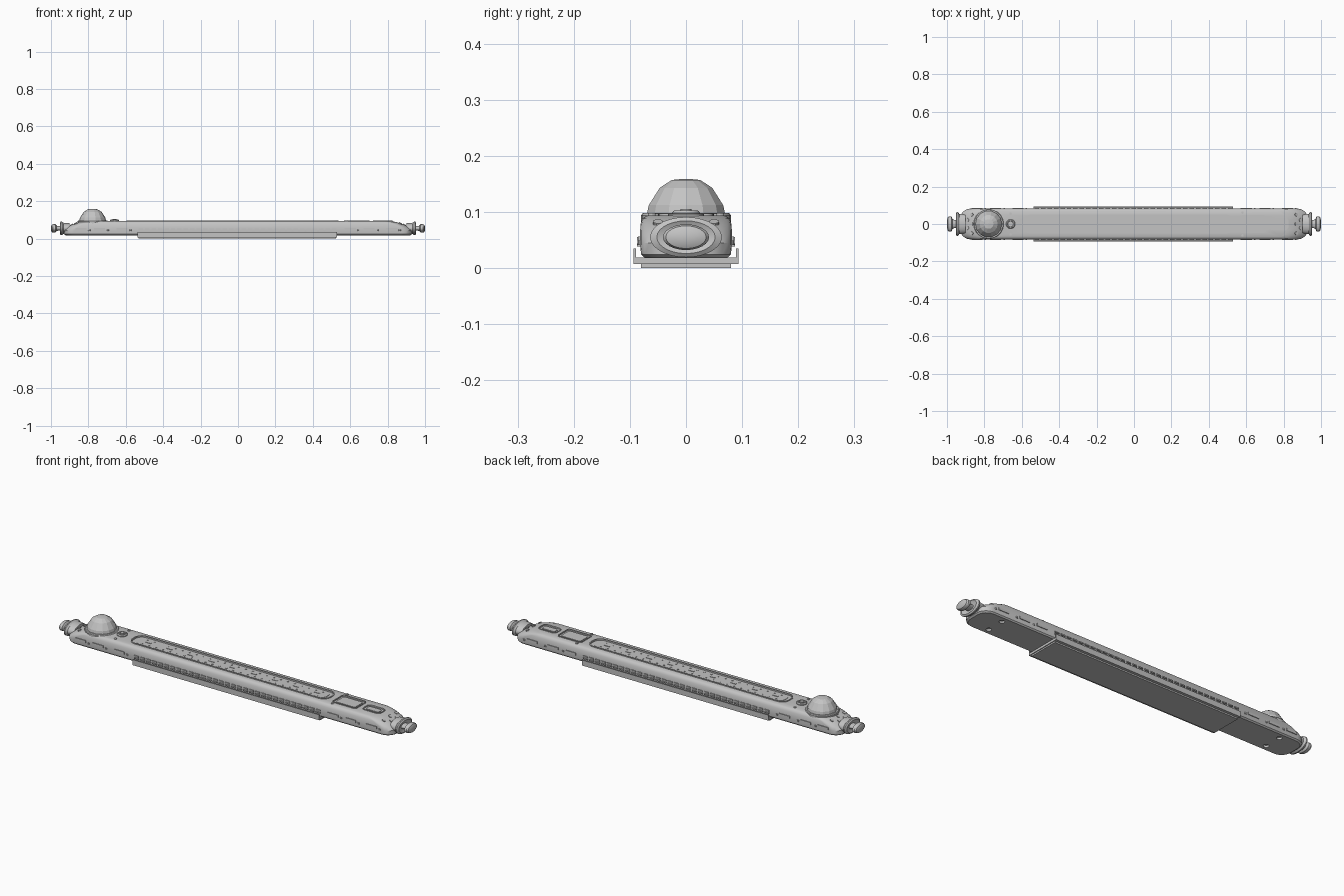
import bpy, bmesh, math
from mathutils import Matrix, Vector

cube = bpy.data.objects.get("Cube")
if cube:
    bpy.data.objects.remove(cube, do_unlink=True)

grey = bpy.data.materials.new("plain grey")
grey.use_nodes = True
grey.diffuse_color = (0.55, 0.55, 0.55, 1)
grey.node_tree.nodes["Principled BSDF"].inputs["Base Color"].default_value = (0.55, 0.55, 0.55, 1)


def finish(name, bm, smooth=True):
    bmesh.ops.recalc_face_normals(bm, faces=bm.faces)
    mesh = bpy.data.meshes.new(name)
    bm.to_mesh(mesh)
    bm.free()
    ob = bpy.data.objects.new(name, mesh)
    bpy.context.collection.objects.link(ob)
    mesh.materials.append(grey)
    if smooth:
        bpy.ops.object.select_all(action='DESELECT')
        bpy.context.view_layer.objects.active = ob
        ob.select_set(True)
        bpy.ops.object.shade_smooth_by_angle(angle=math.radians(30))
    return ob


def outline(hx, hy, r, steps=6):
    """Rounded rectangle, counter-clockwise."""
    pts = []
    for k, (sx, sy) in enumerate([(1, 1), (-1, 1), (-1, -1), (1, -1)]):
        for i in range(steps + 1):
            a = math.pi / 2 * (k + i / steps)
            pts.append((sx * (hx - r) + r * math.cos(a), sy * (hy - r) + r * math.sin(a)))
    return pts


def loft(bm, rings, closed=False):
    loops = [[bm.verts.new(p) for p in ring] for ring in rings]
    n = len(loops[0])
    pairs = list(zip(loops, loops[1:])) + ([(loops[-1], loops[0])] if closed else [])
    for a, b in pairs:
        for i in range(n):
            j = (i + 1) % n
            bm.faces.new((a[i], a[j], b[j], b[i]))
    if not closed:
        bm.faces.new(loops[0][::-1])
        bm.faces.new(loops[-1])


def slab(bm, levels, cx=0, cy=0):
    """Stack of rounded rectangles: (z, half x, half y, corner)."""
    loft(bm, [[(cx + x, cy + y, z) for x, y in outline(hx, hy, r)] for z, hx, hy, r in levels])


def frame(bm, cx, hx, hy, r, z0, z1, w):
    """Raised border around a rounded panel."""
    rings = [(hx, hy, r, z0), (hx, hy, r, z1), (hx - w, hy - w, r - w, z1), (hx - w, hy - w, r - w, z0)]
    loft(bm, [[(cx + x, y, z) for x, y in outline(a, b, c)] for a, b, c, z in rings], True)


def disc(bm, centre, r, depth, seg=12, tilt=0):
    m = Matrix.Translation(centre) @ Matrix.Rotation(tilt, 4, 'Y')
    bmesh.ops.create_cone(bm, cap_ends=True, segments=seg, radius1=r, radius2=r, depth=depth, matrix=m)


def box(bm, centre, size):
    m = Matrix.Translation(centre) @ Matrix.Diagonal((*size, 1))
    bmesh.ops.create_cube(bm, size=1, matrix=m)


def lathe(bm, profile, seg, place):
    loft(bm, [[place @ Vector((r * math.cos(2 * math.pi * i / seg), r * math.sin(2 * math.pi * i / seg), h))
               for i in range(seg)] for r, h in profile])


# Long body with rounded, sloping ends
bm = bmesh.new()
slab(bm, [(0.018, 0.922, 0.074, 0.05), (0.024, 0.93, 0.08, 0.055), (0.045, 0.93, 0.082, 0.055),
          (0.062, 0.912, 0.082, 0.055), (0.078, 0.88, 0.081, 0.055), (0.088, 0.85, 0.078, 0.055),
          (0.094, 0.82, 0.069, 0.05)])
body = finish("body", bm)

# Recesses in the top deck and screw holes underneath
bm = bmesh.new()
slab(bm, [(0.09, 0.56, 0.044, 0.035), (0.11, 0.56, 0.044, 0.035)], -0.03)
slab(bm, [(0.091, 0.065, 0.044, 0.01), (0.11, 0.065, 0.044, 0.01)], 0.635)
slab(bm, [(0.09, 0.048, 0.028, 0.016), (0.11, 0.048, 0.028, 0.016)], 0.775)
for sx in (-1, 1):
    for sy in (-1, 1):
        disc(bm, (sx * 0.8, sy * 0.045, 0.018), 0.013, 0.02, 16)
cutter = finish("recess_cutter", bm, False)
cutter.hide_render = True
cutter.hide_viewport = True
cut = body.modifiers.new("recesses", 'BOOLEAN')
cut.object = cutter
cut.operation = 'DIFFERENCE'

# Borders around the deck recesses
bm = bmesh.new()
frame(bm, -0.03, 0.566, 0.05, 0.041, 0.088, 0.097, 0.006)
frame(bm, 0.635, 0.069, 0.048, 0.014, 0.088, 0.097, 0.004)
frame(bm, 0.775, 0.052, 0.032, 0.02, 0.088, 0.0965, 0.004)
finish("deck_borders", bm)

# Long deck strip with rows of studs
bm = bmesh.new()
slab(bm, [(0.085, 0.54, 0.034, 0.026), (0.092, 0.54, 0.034, 0.026)], -0.03)
for i in range(26):
    for y in (-0.022, 0.022):
        disc(bm, (-0.53 + i * 0.04, y, 0.0925), 0.004, 0.003, 8)
for i in range(9):
    box(bm, (-0.51 + i * 0.12, 0, 0.0925), (0.03, 0.006, 0.003))
finish("studded_strip", bm)

# Square panel and slotted pad on the deck
bm = bmesh.new()
slab(bm, [(0.085, 0.055, 0.034, 0.008), (0.094, 0.055, 0.034, 0.008)], 0.635)
slab(bm, [(0.085, 0.036, 0.016, 0.01), (0.094, 0.036, 0.016, 0.01)], 0.775)
for y in (-0.061, 0.061):
    disc(bm, (0.58, y, 0.095), 0.007, 0.006)
finish("deck_panels", bm)

# Faceted dome on a collar
bm = bmesh.new()
dome_place = Matrix.Translation((-0.777, 0, 0))
lathe(bm, [(0.072, 0.08), (0.072, 0.094), (0.068, 0.112), (0.048, 0.143), (0.026, 0.157), (0.005, 0.159)],
      14, dome_place)
finish("dome", bm, False)
bm = bmesh.new()
lathe(bm, [(0.08, 0.07), (0.08, 0.094), (0.077, 0.098), (0.07, 0.098)], 32, dome_place)
finish("dome_collar", bm)

# Round button beside the dome
bm = bmesh.new()
lathe(bm, [(0.025, 0.085), (0.025, 0.098), (0.021, 0.103), (0.016, 0.103), (0.015, 0.1)],
      20, Matrix.Translation((-0.66, 0, 0)))
disc(bm, (-0.66, 0, 0.1), 0.01, 0.01, 16)
for y in (-0.055, 0.055):
    disc(bm, (-0.66, y, 0.094), 0.007, 0.006)
finish("button", bm)

# Screw heads on the sloping ends
bm = bmesh.new()
for s in (-1, 1):
    for x, y, z in [(0.868, 0.05, 0.081), (0.868, -0.05, 0.081), (0.868, 0, 0.083),
                    (0.89, 0.022, 0.074), (0.89, -0.022, 0.074)]:
        disc(bm, (s * x, y, z), 0.009, 0.005, 10, s * 0.45)
finish("end_screws", bm)

# Rows of grip bars along both flanks
bm = bmesh.new()
for s in (-1, 1):
    for i in range(31):
        x = -0.52 + i * 0.0345
        box(bm, (x, s * 0.083, 0.052), (0.024, 0.008, 0.006))
        box(bm, (x, s * 0.083, 0.041), (0.024, 0.008, 0.006))
    for x in (-0.84, -0.74, -0.62, 0.6, 0.7, 0.82):
        box(bm, (x, s * 0.082, 0.05), (0.06, 0.007, 0.012))
        disc(bm, (x + 0.045, s * 0.08, 0.045), 0.006, 0.008, 10)
finish("side_grips", bm)

# Tray clipped under the middle
bm = bmesh.new()
box(bm, (-0.004, 0, 0.004), (1.055, 0.16, 0.008))
box(bm, (-0.004, 0, 0.013), (1.064, 0.188, 0.012))
for s in (-1, 1):
    box(bm, (-0.004, s * 0.0915, 0.022), (1.064, 0.005, 0.026))
finish("bottom_tray", bm)

# Oval knob and flange at each end
for side, s in (("left", 1), ("right", -1)):
    turn = Matrix.Translation((0, 0, 0.055)) @ Matrix.Diagonal((1, 1, 0.56, 1)) @ Matrix.Rotation(s * math.pi / 2, 4, 'Y')
    bm = bmesh.new()
    lathe(bm, [(0.024, 0.92), (0.022, 0.962), (0.026, 0.97), (0.04, 0.976), (0.041, 0.988),
               (0.036, 0.995), (0.02, 1.0)], 24, turn)
    finish(side + "_knob", bm)
    bm = bmesh.new()
    lathe(bm, [(0.05, 0.9), (0.054, 0.934), (0.064, 0.942), (0.064, 0.948), (0.052, 0.953), (0.03, 0.946)], 28, turn)
    finish(side + "_flange", bm)
